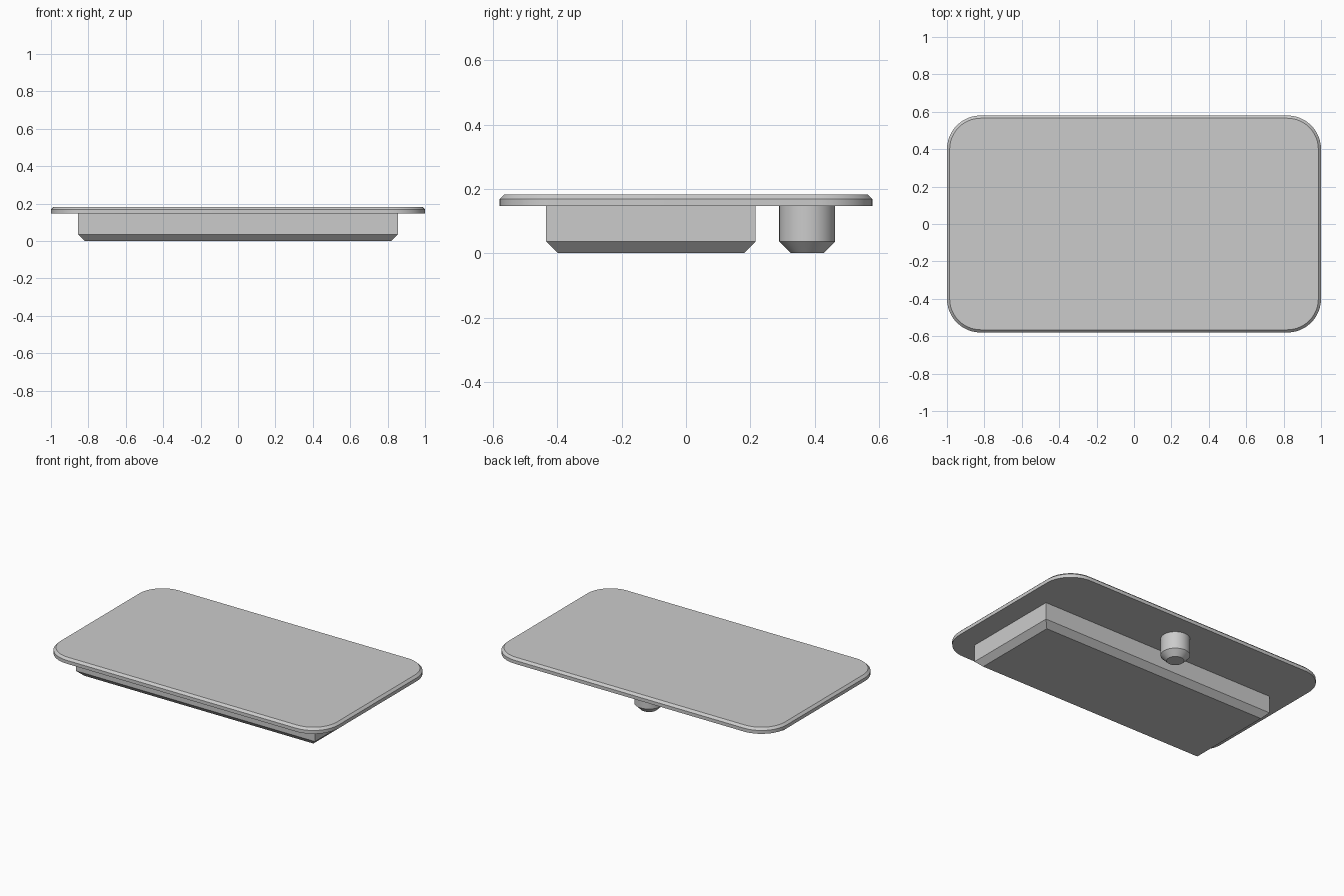
import bpy, bmesh, math
from mathutils import Vector

cube = bpy.data.objects.get("Cube")
if cube:
    bpy.data.objects.remove(cube, do_unlink=True)

grey = bpy.data.materials.new("plain grey")
grey.use_nodes = True
GREY = (0.6, 0.6, 0.6, 1)
grey.diffuse_color = GREY
grey.node_tree.nodes["Principled BSDF"].inputs["Base Color"].default_value = GREY


def rounded_rect(hx, hy, r, steps=12):
    """Counter-clockwise outline of a rectangle; r = 0 gives sharp corners."""
    if r == 0:
        return [(hx, hy), (-hx, hy), (-hx, -hy), (hx, -hy)]
    pts = []
    for q, (sx, sy) in enumerate([(1, 1), (-1, 1), (-1, -1), (1, -1)]):
        for i in range(steps + 1):
            a = math.radians(90) * (q + i / steps)
            pts.append((sx * (hx - r) + r * math.cos(a), sy * (hy - r) + r * math.sin(a)))
    return pts


def circle(r, n=48):
    return [(r * math.cos(math.tau * i / n), r * math.sin(math.tau * i / n)) for i in range(n)]


def loft(name, layers, y=0, smooth=False):
    """Stack outlines of equal length, given as (outline, z), into a closed solid."""
    bm = bmesh.new()
    rings = [[bm.verts.new(Vector((px, py + y, z))) for px, py in outline] for outline, z in layers]
    for low, high in zip(rings, rings[1:]):
        for i in range(len(low)):
            j = (i + 1) % len(low)
            bm.faces.new((low[i], low[j], high[j], high[i]))
    bm.faces.new(rings[0][::-1])
    bm.faces.new(rings[-1])
    mesh = bpy.data.meshes.new(name)
    bm.to_mesh(mesh)
    bm.free()
    mesh.materials.append(grey)
    obj = bpy.data.objects.new(name, mesh)
    bpy.context.collection.objects.link(obj)
    if smooth:
        bpy.ops.object.select_all(action="DESELECT")
        obj.select_set(True)
        bpy.context.view_layer.objects.active = obj
        bpy.ops.object.shade_smooth_by_angle(angle=math.radians(25))


# Thin rounded top plate with a chamfered upper rim
B = 0.0145
loft("top_plate", [
    (rounded_rect(1, 0.58, 0.18), 0.147),
    (rounded_rect(1, 0.58, 0.18), 0.169),
    (rounded_rect(1 - B, 0.58 - B, 0.18 - B), 0.183),
], smooth=True)

# Wide block underneath, chamfered along its lower edge
C = 0.036
loft("lower_block", [
    (rounded_rect(0.855 - C, 0.326 - C, 0), 0),
    (rounded_rect(0.855, 0.326, 0), C),
    (rounded_rect(0.855, 0.326, 0), 0.147),
], y=-0.109)

# Round locating peg near the back edge
R = 0.087
loft("round_peg", [
    (circle(R - C), 0),
    (circle(R), C),
    (circle(R), 0.147),
], y=0.377, smooth=True)
